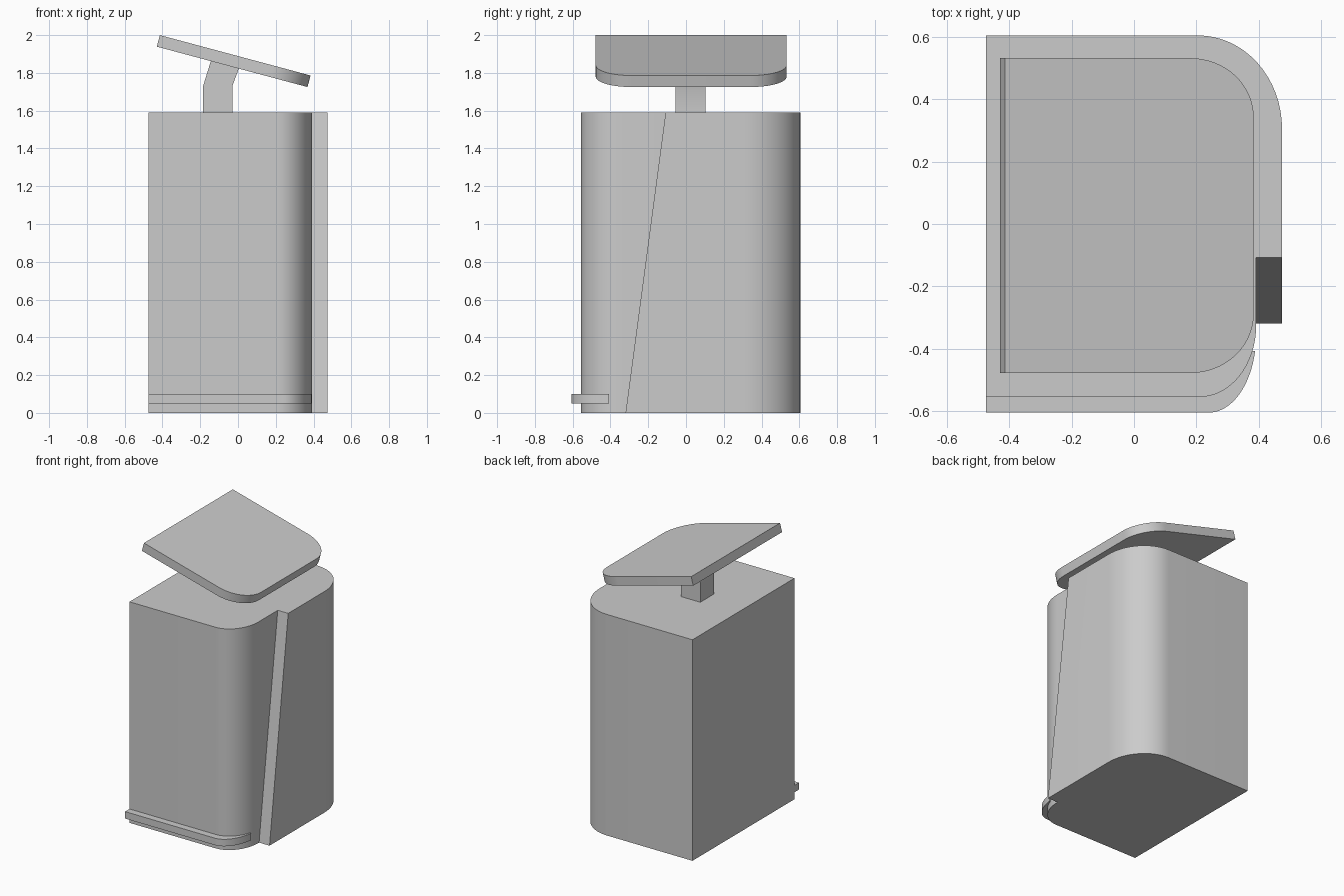
import bpy, bmesh, math
from mathutils import Matrix, Vector

if "Cube" in bpy.data.objects:
    bpy.data.objects.remove(bpy.data.objects["Cube"])


def arc(cx, cy, rx, ry, a0, a1, n=16):
    """Points on an elliptical arc, angles in degrees."""
    pts = []
    for i in range(n + 1):
        a = math.radians(a0 + (a1 - a0) * i / n)
        pts.append((cx + rx * math.cos(a), cy + ry * math.sin(a)))
    return pts


def loft(name, lower, upper):
    """Closed solid between two outlines with equal point counts."""
    bm = bmesh.new()
    a = [bm.verts.new(p) for p in lower]
    b = [bm.verts.new(p) for p in upper]
    n = len(a)
    bm.faces.new(a[::-1])
    bm.faces.new(b)
    for i in range(n):
        j = (i + 1) % n
        bm.faces.new((a[i], a[j], b[j], b[i]))
    bmesh.ops.recalc_face_normals(bm, faces=bm.faces)
    me = bpy.data.meshes.new(name)
    bm.to_mesh(me)
    bm.free()
    ob = bpy.data.objects.new(name, me)
    bpy.context.collection.objects.link(ob)
    bpy.ops.object.select_all(action='DESELECT')
    ob.select_set(True)
    bpy.context.view_layer.objects.active = ob
    bpy.ops.object.shade_smooth_by_angle(angle=math.radians(30))
    return ob


def prism(name, outline, z0, z1):
    return loft(name, [(x, y, z0) for x, y in outline],
                [(x, y, z1) for x, y in outline])


# Cabinet: rounded right corners, with a slanted step on the right side
def cabinet_outline(z, step_y):
    pts = [(-0.475, -0.555)]
    pts += arc(0.21, -0.325, 0.182, 0.23, -90, 0)
    pts += [(0.392, step_y), (0.475, step_y)]
    pts += arc(0.205, 0.305, 0.27, 0.30, 0, 90)
    pts += [(-0.475, 0.605)]
    return [(x, y, z) for x, y in pts]


loft("cabinet", cabinet_outline(0, -0.32), cabinet_outline(1.59, -0.108))

# Foot rail wrapping the front
rail = [(-0.475, -0.605)]
rail += arc(0.24, -0.355, 0.152, 0.25, -90, -12)
rail += [(0.365, -0.407)]
rail += arc(0.21, -0.325, 0.172, 0.22, -22, -90)
rail += [(-0.475, -0.545)]
prism("foot_rail", rail, 0.05, 0.10)

# Bent neck carrying the screen
neck = [(-0.185, 1.585), (-0.03, 1.585), (-0.03, 1.73),
        (0.005, 1.825), (-0.143, 1.865), (-0.185, 1.73)]
loft("neck", [(x, -0.055, z) for x, z in neck],
     [(x, 0.102, z) for x, z in neck])

# Tilted screen panel, rounded along its low edge
length, half = 0.826, 0.505
panel = [(0, -half)]
panel += arc(length - 0.21, -half + 0.19, 0.21, 0.19, -90, 0)
panel += arc(length - 0.21, half - 0.19, 0.21, 0.19, 0, 90)
panel += [(0, half)]
screen = prism("screen", panel, 0, 0.063)
screen.data.transform(Matrix.Translation(Vector((-0.43, 0.027, 1.939)))
                      @ Matrix.Rotation(math.radians(15), 4, 'Y'))
